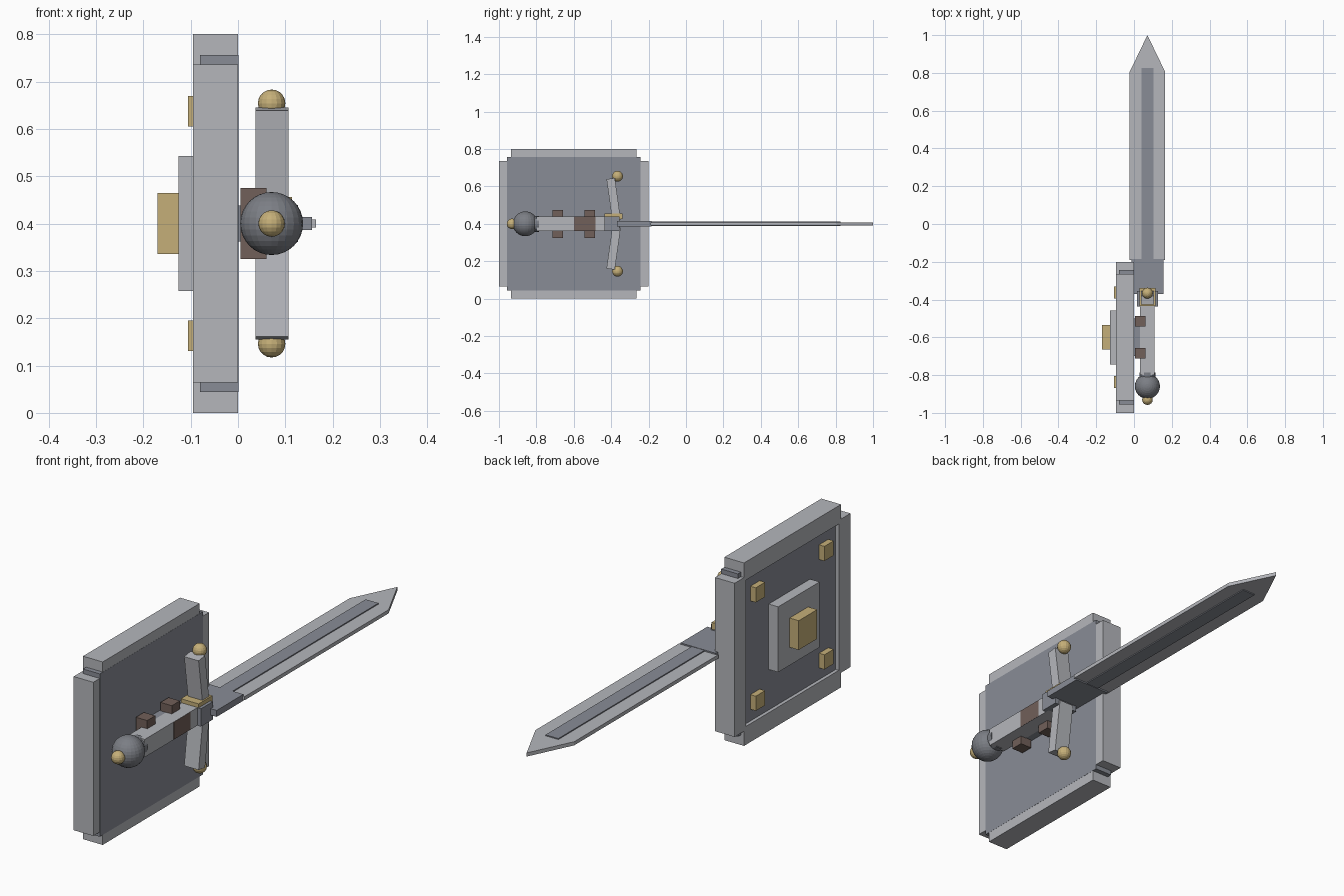
import bpy, bmesh, math
from mathutils import Matrix

if "Cube" in bpy.data.objects:
    bpy.data.objects.remove(bpy.data.objects["Cube"])


def material(name, r, g, b):
    m = bpy.data.materials.new(name)
    m.diffuse_color = (r, g, b, 1)
    m.use_nodes = True
    m.node_tree.nodes["Principled BSDF"].inputs["Base Color"].default_value = m.diffuse_color
    return m


STEEL = material("light steel", 0.46, 0.47, 0.50)
IRON = material("dark steel", 0.25, 0.265, 0.305)
POMMEL = material("pommel grey", 0.20, 0.21, 0.235)
GOLD = material("gold", 0.56, 0.43, 0.19)
LEATHER = material("brown leather", 0.165, 0.115, 0.10)

CX, CZ = 0.071, 0.40   # sword axis
SY, SZ = -0.60, 0.40   # shield centre


def finish(name, bm, mat):
    bmesh.ops.recalc_face_normals(bm, faces=bm.faces)
    me = bpy.data.meshes.new(name)
    bm.to_mesh(me)
    bm.free()
    me.materials.append(mat)
    ob = bpy.data.objects.new(name, me)
    bpy.context.collection.objects.link(ob)
    return ob


def box(name, x, y, z, mat, tilt=0):
    """Box from (min, max) ranges, optionally tilted about x."""
    c = [(a + b) / 2 for a, b in (x, y, z)]
    s = [b - a for a, b in (x, y, z)]
    bm = bmesh.new()
    bmesh.ops.create_cube(bm, size=1, matrix=Matrix.Translation(c)
                          @ Matrix.Rotation(tilt, 4, 'X') @ Matrix.Diagonal((*s, 1)))
    return finish(name, bm, mat)


def ball(name, c, r, mat, seg, rings):
    bm = bmesh.new()
    bmesh.ops.create_uvsphere(bm, u_segments=seg, v_segments=rings, radius=r,
                              matrix=Matrix.Translation(c))
    return finish(name, bm, mat)


def mid(c, h):
    return (c - h, c + h)


# Shield: recessed panel with four overlapping rim bars
box("shield_panel", (-0.08, 0.0006), mid(SY, 0.356), mid(SZ, 0.356), IRON)
for s, side in ((1, "a"), (-1, "b")):
    box("shield_rim_level_" + side, (-0.095, 0), mid(SY, 0.335),
        mid(SZ + s * 0.36, 0.04), STEEL)
    box("shield_rim_upright_" + side, (-0.095, 0), mid(SY + s * 0.36, 0.04),
        mid(SZ, 0.336), STEEL)

# Boss and corner studs on the outside face
box("shield_boss_plate", (-0.126, -0.075), mid(SY, 0.143), mid(SZ, 0.143), STEEL)
box("shield_boss", (-0.17, -0.12), mid(SY, 0.064), mid(SZ, 0.064), GOLD)
for sy in (-1, 1):
    for sz in (-1, 1):
        box("shield_stud", (-0.106, -0.075), mid(SY + sy * 0.237, 0.032),
            mid(SZ + sz * 0.237, 0.032), GOLD)

# Hand strap with two leather brackets
box("shield_strap", (0, 0.045), (-0.70, -0.50), mid(CZ, 0.038), IRON)
for y in (-0.515, -0.685):
    box("strap_bracket", (0.005, 0.06), mid(y, 0.028), mid(CZ, 0.075), LEATHER)

# Grip, leather wrap, collar and pommel
box("grip", mid(CX, 0.038), (-0.80, -0.42), mid(CZ, 0.039), STEEL)
box("grip_wrap", (CX + 0.03, CX + 0.0385), (-0.60, -0.485), mid(CZ, 0.0385), LEATHER)
bm = bmesh.new()
bmesh.ops.create_cone(bm, cap_ends=True, segments=20, radius1=0.043, radius2=0.043,
                      depth=0.03, matrix=Matrix.Translation((CX, -0.80, CZ))
                      @ Matrix.Rotation(math.pi / 2, 4, 'X'))
finish("pommel_collar", bm, POMMEL)
ball("pommel", (CX, -0.859, CZ), 0.0665, POMMEL, 24, 16)
ball("pommel_cap", (CX, -0.930, CZ), 0.028, GOLD, 16, 10)

# Guard: centre block, gold top plate, two swept arms with ball ends
box("guard_block", mid(CX, 0.056), (-0.437, -0.355), mid(CZ, 0.039), IRON)
box("guard_plate", mid(CX, 0.043), (-0.435, -0.340), (0.426, 0.456), GOLD)
for s in (1, -1):
    box("guard_arm", mid(CX + 0.001, 0.035), mid(-0.387, 0.0225),
        mid(CZ + s * 0.13, 0.113), STEEL, tilt=s * math.radians(8))
    ball("guard_ball", (CX, -0.366, CZ + s * 0.254), 0.029, GOLD, 16, 10)

# Blade: base plate, pointed flat blade, central ridge on both sides
box("blade_base", mid(CX, 0.085), (-0.37, -0.185), mid(CZ, 0.014), IRON)
outline = [(-0.094, -0.19), (0.094, -0.19), (0.094, 0.805), (0, 1.0), (-0.094, 0.805)]
bm = bmesh.new()
face = bm.faces.new([bm.verts.new((CX + x, y, CZ - 0.008)) for x, y in outline])
top = bmesh.ops.extrude_face_region(bm, geom=[face])["geom"]
bmesh.ops.translate(bm, vec=(0, 0, 0.016),
                    verts=[v for v in top if isinstance(v, bmesh.types.BMVert)])
finish("blade", bm, STEEL)
box("blade_ridge", mid(CX, 0.031), (-0.19, 0.825), mid(CZ, 0.0125), IRON)
